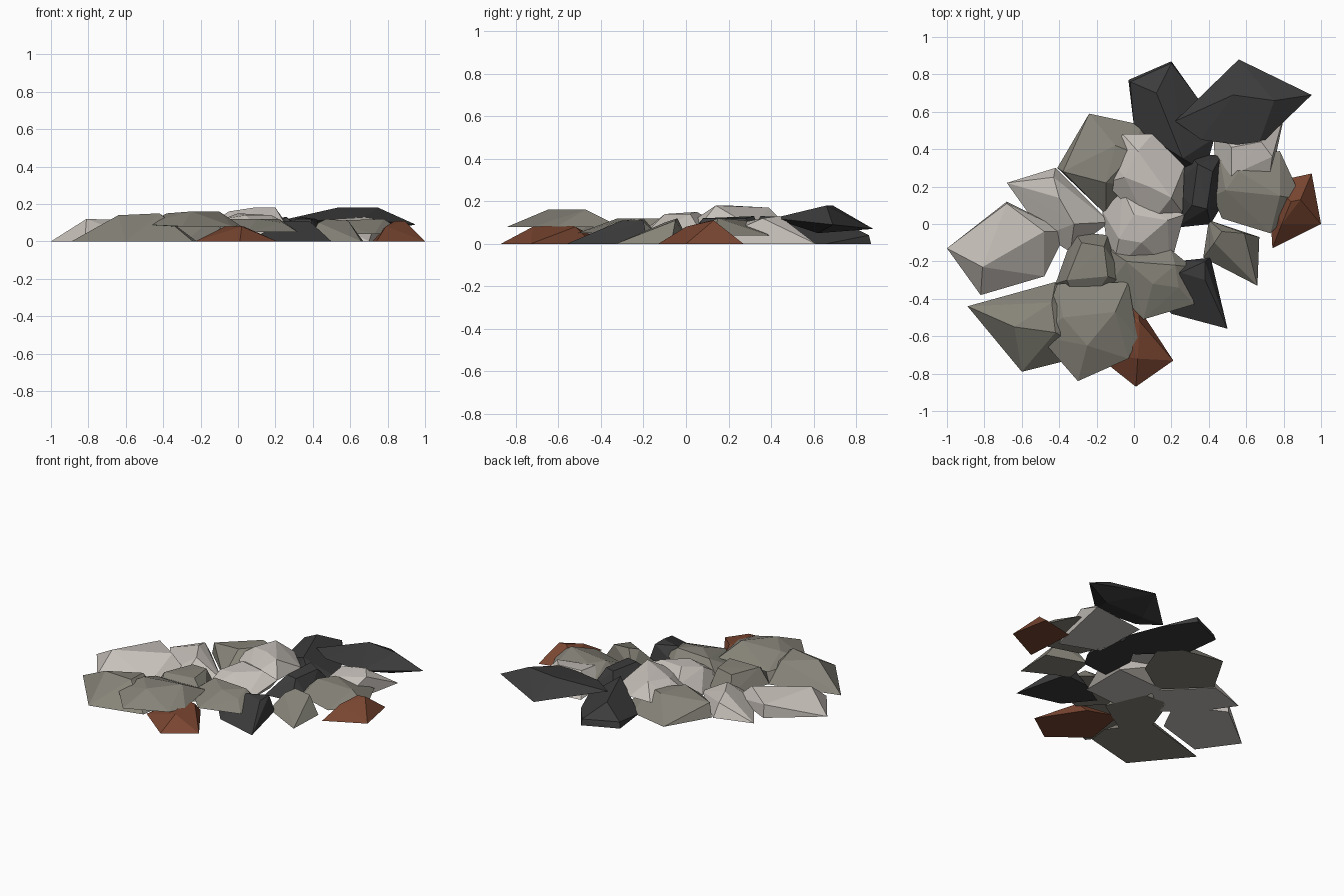
import bpy
import bmesh
from mathutils import Vector

if "Cube" in bpy.data.objects:
    bpy.data.objects.remove(bpy.data.objects["Cube"], do_unlink=True)


def make_material(name, red, green, blue):
    material = bpy.data.materials.new(name)
    material.use_nodes = True
    colour = (red, green, blue, 1)
    material.diffuse_color = colour
    shader = next(node for node in material.node_tree.nodes if node.type == "BSDF_PRINCIPLED")
    shader.inputs["Base Color"].default_value = colour
    shader.inputs["Roughness"].default_value = 0.9
    return material


pale_stone = make_material("pale stone", 0.57, 0.53, 0.49)
grey_stone = make_material("grey stone", 0.24, 0.23, 0.19)
black_stone = make_material("black stone", 0.045, 0.045, 0.045)
brown_brick = make_material("brown brick", 0.19, 0.06, 0.03)


def rock(name, material, outline, crest, bottom=0):
    """Faceted chunk: the hull of a foot outline and raised crest points, in hundredths.

    Outline points may carry their own height; the rest lie at the bottom height.
    """
    corners = [tuple(point) + (bottom,) * (3 - len(point)) for point in outline]
    bm = bmesh.new()
    for point in corners + list(crest):
        bm.verts.new(Vector(point) / 100)
    hull = bmesh.ops.convex_hull(bm, input=bm.verts[:])
    spare = set(hull["geom_interior"]) | set(hull["geom_unused"])
    loose = [item for item in spare if isinstance(item, bmesh.types.BMVert)]
    bmesh.ops.delete(bm, geom=loose, context="VERTS")
    bmesh.ops.recalc_face_normals(bm, faces=bm.faces[:])
    mesh = bpy.data.meshes.new(name)
    bm.to_mesh(mesh)
    bm.free()
    mesh.materials.append(material)
    chunk = bpy.data.objects.new(name, mesh)
    bpy.context.scene.collection.objects.link(chunk)
    return chunk


# Pale slabs on the right-hand flank
rock("pale_outer_slab", pale_stone,
     outline=[(-100, -13), (-68, 12), (-36, -4), (-48, -28), (-82, -38)],
     crest=[(-81, -23, 12), (-48, -4, 11), (-68, 11, 9)])
rock("pale_inner_slab", pale_stone,
     outline=[(-68, 22), (-42, 30), (-13, 1), (-34, -15), (-48, -6)],
     crest=[(-40, 14, 12), (-32, 0, 11), (-43, 25, 9)])

# Pale stones in the centre
rock("pale_top_stone", pale_stone,
     outline=[(-6, 48), (10, 48), (27, 31), (26, 6), (8, -1), (-16, 22), (-13, 35)],
     crest=[(2, 39, 17), (8, 20, 18), (20, 14, 18), (-5, 25, 16)], bottom=8)
rock("pale_centre_stone", pale_stone,
     outline=[(-17, 7), (19, 9), (19, -24), (-12, -27), (-6, 18, 8), (27, 5, 9)],
     crest=[(0, 5, 15), (4, -10, 14), (18, 2, 14), (-8, -8, 12)])

# Grey stones at the back and the middle
rock("grey_back_stone", grey_stone,
     outline=[(-24, 59), (-41, 30), (-15, 5), (8, 20), (16, 41), (4, 53)],
     crest=[(-10, 42, 13), (-15, 22, 13), (-38, 28, 9), (0, 38, 13)])
rock("grey_middle_block", grey_stone,
     outline=[(-32, -4), (-14, -6), (-3, -32), (-28, -48), (-42, -32)],
     crest=[(-28, -10, 11), (-16, -12, 12), (-14, -28, 12), (-36, -30, 11)])

# Black blocks at the back
rock("black_back_block", black_stone,
     outline=[(-3, 77), (20, 87), (35, 66), (43, 46), (38, 28), (24, 30), (0, 52)],
     crest=[(12, 70, 12), (26, 35, 13), (-2, 76, 4), (20, 86, 4)])
rock("black_large_slab", black_stone,
     outline=[(22, 55, 11), (56, 88, 7), (95, 69, 9), (66, 41, 12), (36, 45, 11),
              (45, 62, 5), (75, 62, 5)],
     crest=[(53, 69, 18), (75, 66, 18)])
rock("black_middle_block", black_stone,
     outline=[(30, 37), (47, 37), (47, 10), (41, 0), (22, -2), (20, 20)],
     crest=[(34, 32, 13), (42, 28, 12), (39, 8, 12), (31, 10, 12)])

# Stones on the left-hand flank
rock("pale_left_stone", pale_stone,
     outline=[(44, 19), (42, 56), (81, 61), (70, 9)],
     crest=[(52, 41, 12), (74, 36, 12), (68, 44, 13), (52, 26, 10)])
rock("grey_left_stone", grey_stone,
     outline=[(46, 34), (42, 15), (47, 3), (73, -5), (90, 13), (78, 39)],
     crest=[(49, 18, 11), (78, 15, 12), (56, 28, 11)], bottom=4)
rock("grey_left_small_block", grey_stone,
     outline=[(40, 2), (67, -7), (66, -33), (37, -18)],
     crest=[(47, -4, 12), (59, -5, 11), (43, -10, 10)])
rock("brown_left_brick", brown_brick,
     outline=[(74, -13), (100, 0), (95, 27), (72, 22)],
     crest=[(89, 13, 11), (79, 0, 8), (84, 12, 11)])

# Stones along the front
rock("black_front_block", black_stone,
     outline=[(22, -20), (41, -18), (50, -56), (20, -48), (5, -30)],
     crest=[(38, -30, 11), (38, -20, 11), (25, -26, 11)])
rock("grey_centre_front_stone", grey_stone,
     outline=[(-13, -14), (20, -14), (31, -23), (32, -43), (5, -51), (-13, -32)],
     crest=[(-4, -20, 12), (22, -22, 12), (10, -32, 12), (24, -34, 10)], bottom=5)
rock("grey_front_slab", grey_stone,
     outline=[(-89, -44), (-42, -31), (-22, -55), (-24, -70), (-60, -79)],
     crest=[(-64, -55, 14), (-42, -58, 15), (-44, -42, 13)])
rock("grey_front_top_stone", grey_stone,
     outline=[(-41, -32), (-10, -34), (-3, -31), (2, -61), (-3, -72), (-30, -84),
              (-51, -60, 9)],
     crest=[(-38, -50, 15), (-25, -65, 16), (-10, -47, 16)], bottom=8)
rock("brown_front_brick", brown_brick,
     outline=[(2, -44), (21, -73), (1, -87), (-23, -68), (-18, -37)],
     crest=[(2, -72, 8), (-5, -55, 9), (3, -52, 8)])
